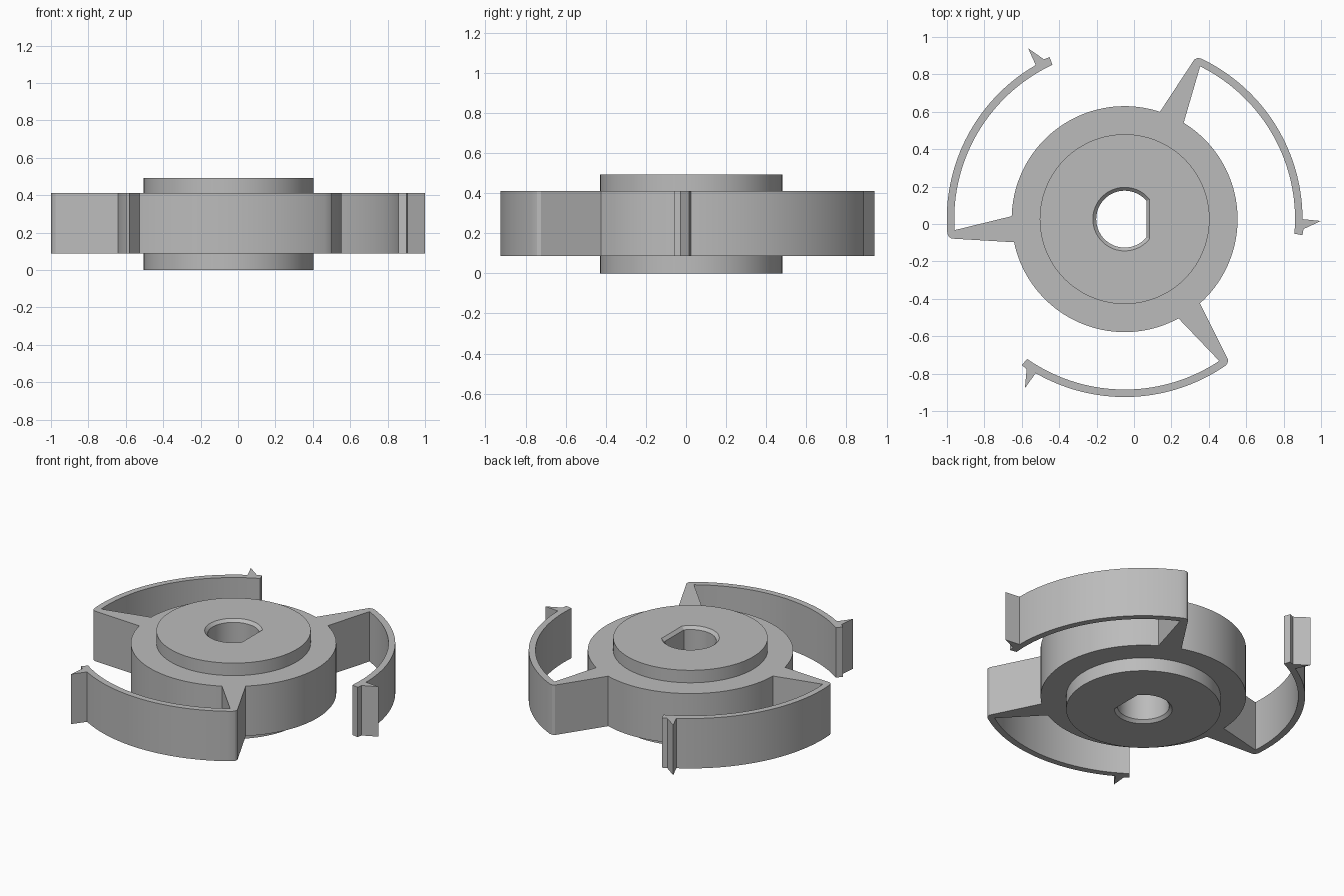
import bpy
import bmesh
from math import acos, cos, pi, radians, sin

cube = bpy.data.objects.get("Cube")
if cube:
    bpy.data.objects.remove(cube, do_unlink=True)

CENTRE = (-0.05, 0.026)
HEIGHT = 0.492
DISC_R, ARM_OUT, ARM_IN = 0.604, 0.951, 0.911

grey = bpy.data.materials.new("plain grey")
grey.use_nodes = True
colour = (0.5, 0.5, 0.5, 1)
grey.diffuse_color = colour
grey.node_tree.nodes["Principled BSDF"].inputs["Base Color"].default_value = colour


def polar(r, degrees):
    a = radians(degrees)
    return (r * cos(a), r * sin(a))


def arc(r, start, end, steps):
    return [polar(r, start + (end - start) * i / steps) for i in range(steps + 1)]


def turn(p, degrees):
    c, s = cos(radians(degrees)), sin(radians(degrees))
    return (p[0] * c - p[1] * s, p[0] * s + p[1] * c)


def loft(name, sections):
    """Closed solid through (outline, z) sections with equal point counts."""
    bm = bmesh.new()
    rings = [[bm.verts.new((x + CENTRE[0], y + CENTRE[1], z)) for x, y in pts]
             for pts, z in sections]
    for low, high in zip(rings, rings[1:]):
        for i in range(len(low)):
            j = (i + 1) % len(low)
            bm.faces.new((low[i], low[j], high[j], high[i]))
    bm.faces.new(rings[0][::-1])
    bm.faces.new(rings[-1])
    bmesh.ops.recalc_face_normals(bm, faces=bm.faces)
    mesh = bpy.data.meshes.new(name)
    bm.to_mesh(mesh)
    bm.free()
    mesh.materials.append(grey)
    obj = bpy.data.objects.new(name, mesh)
    bpy.context.collection.objects.link(obj)
    return obj


def combine(target, other, operation):
    mod = target.modifiers.new(operation, 'BOOLEAN')
    mod.operation, mod.object, mod.solver = operation, other, 'EXACT'
    bpy.context.view_layer.objects.active = target
    bpy.ops.object.modifier_apply(modifier=mod.name)
    bpy.data.objects.remove(other, do_unlink=True)


# One curved spring arm with barbed end, listed counter-clockwise
hook = [(0.908, -0.078), (0.951, -0.086), (0.956, -0.053), (1.049, -0.01)]
arm = ([polar(DISC_R, 58.5)] + arc(ARM_IN, 63.7, -4.2, 36) + hook
       + arc(ARM_OUT, 0, 64.6, 36)
       + [polar(0.946, 65.6), polar(0.932, 66.4)])

# Disc and three arms share a single outline
outline = []
for k in range(3):
    section = arm + arc(DISC_R, 71.8, 178.5, 40)[:-1]
    outline += [turn(p, 120 * k) for p in section]
rotor = loft("rotor_with_arms", [(outline, 0.087), (outline, 0.411)])

# Raised hub on both sides
hub_ring = arc(0.454, 0, 360, 120)[:-1]
combine(rotor, loft("hub", [(hub_ring, 0), (hub_ring, HEIGHT)]), 'UNION')


# D-shaped bore with chamfered mouths
def bore_outline(r):
    a = acos((r - 0.036) / r) * 180 / pi
    return arc(r, a, 360 - a, 64)


bore = loft("bore_cutter", [(bore_outline(r), z) for r, z in (
    (0.19, -0.02), (0.152, 0.018), (0.152, HEIGHT - 0.018), (0.19, HEIGHT + 0.02))])
bore.hide_render = True
combine(rotor, bore, 'DIFFERENCE')

bpy.ops.object.select_all(action='DESELECT')
rotor.select_set(True)
bpy.context.view_layer.objects.active = rotor
bpy.ops.object.shade_smooth_by_angle(angle=radians(25))
